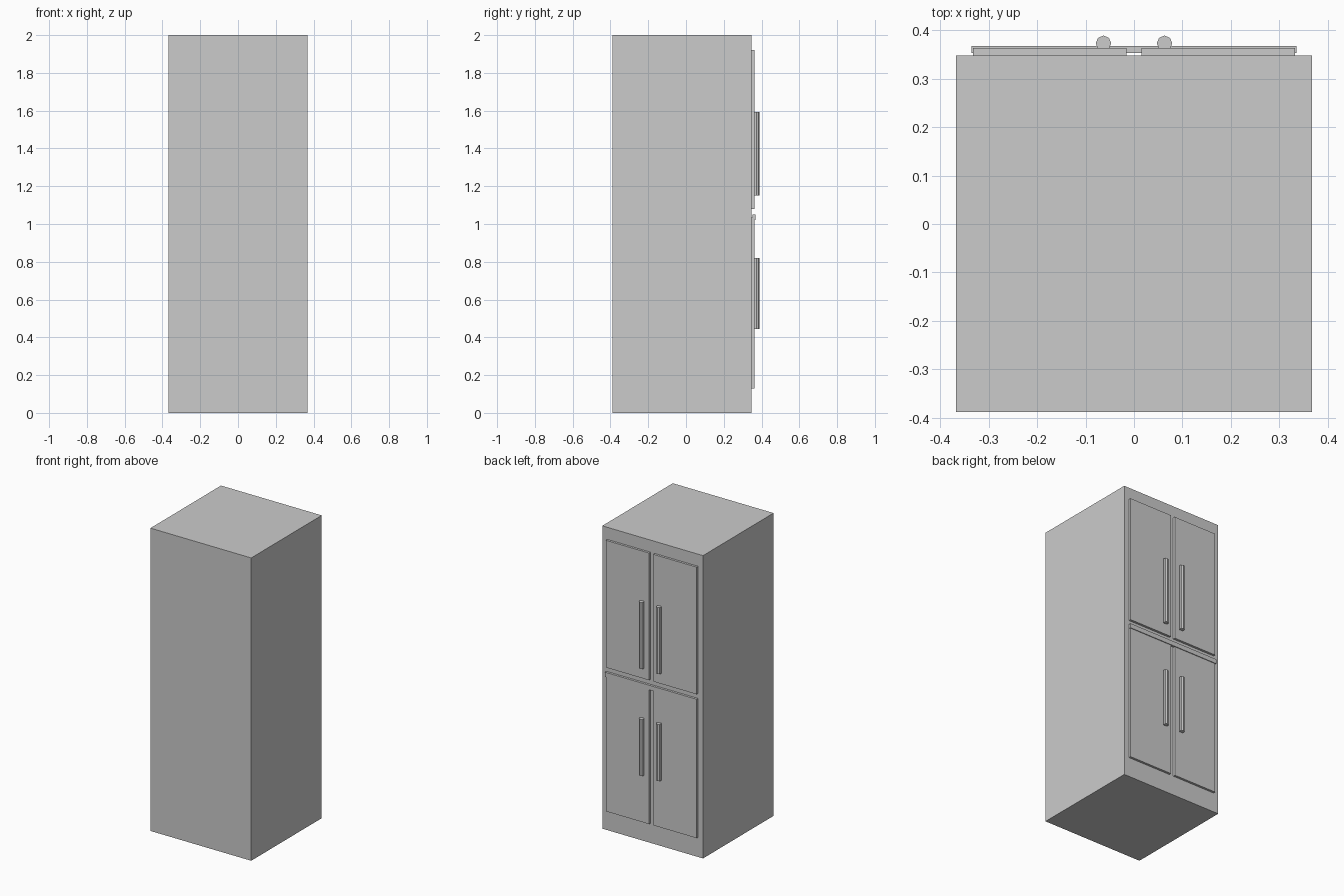
import bpy, math

if "Cube" in bpy.data.objects:
    bpy.data.objects.remove(bpy.data.objects["Cube"])


def box(name, x, y, z):
    """Box from (min, max) pairs along each axis."""
    bpy.ops.mesh.primitive_cube_add(size=1, location=[sum(r) / 2 for r in (x, y, z)])
    ob = bpy.context.object
    ob.name = name
    ob.scale = [r[1] - r[0] for r in (x, y, z)]
    bpy.ops.object.transform_apply(location=False, rotation=False, scale=True)
    return ob


def handle(name, x, z):
    """Upright eight-sided bar handle."""
    bpy.ops.mesh.primitive_cylinder_add(vertices=8, radius=0.016, depth=z[1] - z[0],
                                        location=(x, 0.373, sum(z) / 2))
    bpy.context.object.name = name


# Cabinet body
box("cabinet_body", (-0.368, 0.368), (-0.388, 0.348), (0, 2))

# Doors and handles, two rows of mirrored pairs on the back side
rows = {"upper": ((1.08, 1.92), (1.152, 1.592)), "lower": ((0.13, 1.035), (0.445, 0.82))}
for row, (door_z, handle_z) in rows.items():
    for side, s in (("left", -1), ("right", 1)):
        box(f"{row}_{side}_door", sorted((s * 0.015, s * 0.332)), (0.348, 0.363), door_z)
        handle(f"{row}_{side}_handle", s * 0.063, handle_z)

# Trim rail between the rows
box("trim_rail", (-0.336, 0.336), (0.353, 0.368), (1.02, 1.05))
